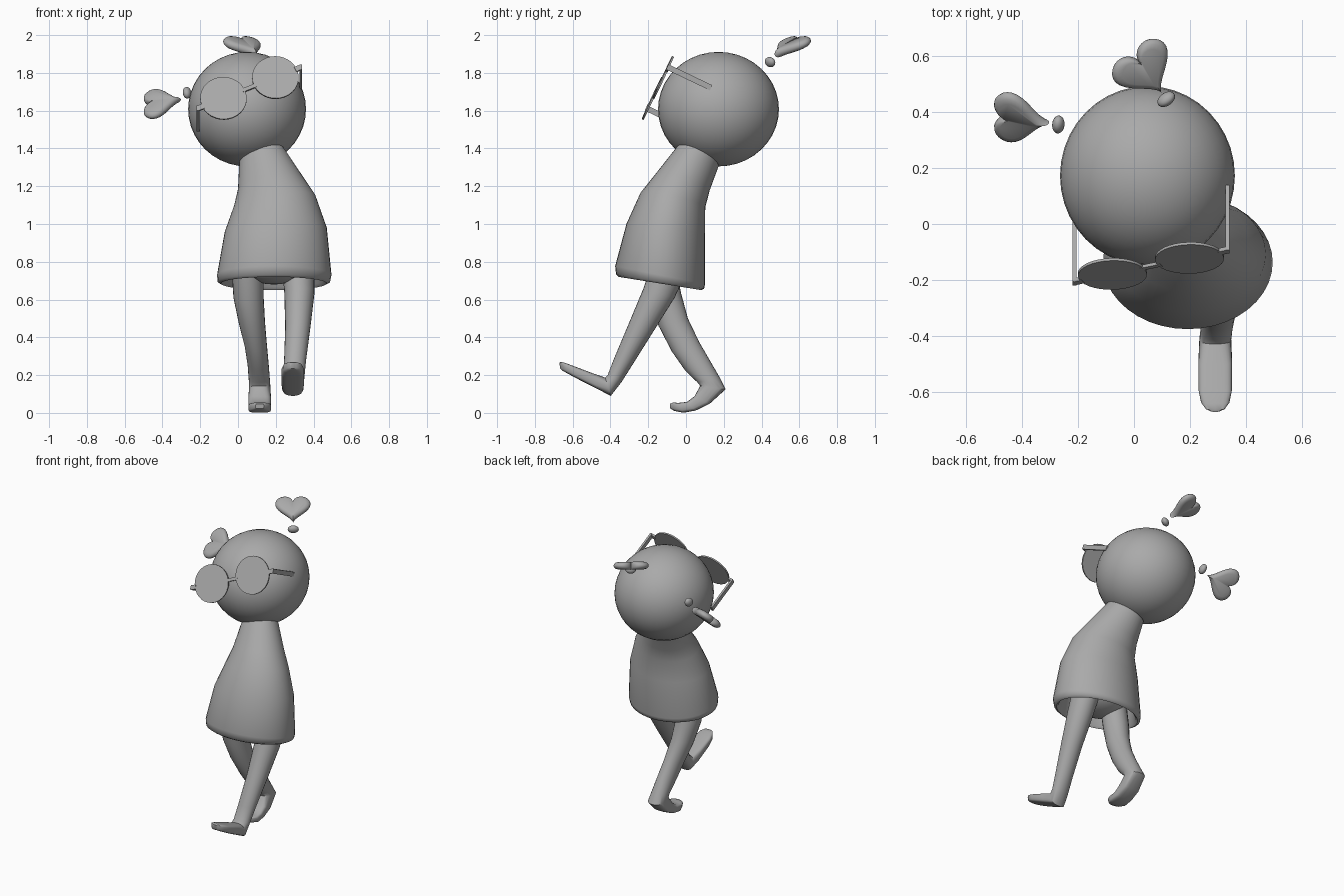
import bpy, bmesh, math
from mathutils import Vector, Matrix

if "Cube" in bpy.data.objects:
    bpy.data.objects.remove(bpy.data.objects["Cube"])

grey = bpy.data.materials.new("plain grey")
grey.use_nodes = True
colour = (0.4, 0.4, 0.4, 1)
grey.diffuse_color = colour
grey.node_tree.nodes["Principled BSDF"].inputs["Base Color"].default_value = colour


def finish(name, bm, angle=40):
    bmesh.ops.recalc_face_normals(bm, faces=bm.faces)
    mesh = bpy.data.meshes.new(name)
    bm.to_mesh(mesh)
    bm.free()
    mesh.materials.append(grey)
    obj = bpy.data.objects.new(name, mesh)
    bpy.context.collection.objects.link(obj)
    bpy.ops.object.select_all(action='DESELECT')
    obj.select_set(True)
    bpy.context.view_layer.objects.active = obj
    bpy.ops.object.shade_smooth_by_angle(angle=math.radians(angle))
    return obj


def loft(name, rings, angle=40):
    """Skin a list of equal-length point loops and cap both ends."""
    bm = bmesh.new()
    loops = [[bm.verts.new(p) for p in ring] for ring in rings]
    for a, b in zip(loops, loops[1:]):
        for i in range(len(a)):
            j = (i + 1) % len(a)
            bm.faces.new((a[i], a[j], b[j], b[i]))
    bm.faces.new(loops[0])
    bm.faces.new(loops[-1])
    return finish(name, bm, angle)


def basis(x, y, centre):
    """Frame whose x axis is x and whose y axis lies near y."""
    x = Vector(x).normalized()
    z = x.cross(Vector(y)).normalized()
    m = Matrix((x, z.cross(x), z)).transposed().to_4x4()
    m.translation = Vector(centre)
    return m


def ball(name, matrix, size, segments=32):
    bm = bmesh.new()
    bmesh.ops.create_uvsphere(bm, u_segments=segments, v_segments=segments // 2, radius=1)
    bm.transform(matrix @ Matrix.Diagonal((*size, 1)))
    return finish(name, bm, 60)


def box(name, matrix, low, high):
    bm = bmesh.new()
    bmesh.ops.create_cube(bm, size=1)
    low, high = Vector(low), Vector(high)
    bm.transform(matrix @ Matrix.Translation((low + high) / 2)
                 @ Matrix.Diagonal((*(high - low), 1)))
    return finish(name, bm)


# Head
ball("head", Matrix.Translation((0.048, 0.172, 1.608)), (0.312, 0.32, 0.303), 40)


# Smock: tilted elliptical rings from neck to hem, then back up inside
def tilted_ring(x, y, z, rx, ry, slope_x, slope_y, sides=40):
    ring = []
    for i in range(sides):
        t = math.tau * i / sides
        dx, dy = rx * math.cos(t), ry * math.sin(t)
        ring.append((x + dx, y + dy, z + slope_x * dx + slope_y * dy))
    return ring


smock = [
    (0.125, 0.065, 1.36, 0.118, 0.108, 0.3, -0.48),
    (0.17, -0.018, 1.22, 0.17, 0.143, 0.2, -0.3),
    (0.195, -0.07, 1.125, 0.215, 0.172, 0.12, -0.22),
    (0.2, -0.107, 0.97, 0.27, 0.208, 0.04, -0.15),
    (0.192, -0.137, 0.73, 0.303, 0.238, 0, -0.2),
    (0.19, -0.137, 0.695, 0.298, 0.233, 0, -0.16),
    (0.19, -0.137, 0.685, 0.28, 0.218, 0, -0.16),
    (0.19, -0.137, 0.70, 0.265, 0.205, 0, -0.16),
    (0.19, -0.125, 0.88, 0.24, 0.18, 0, -0.1),
]
loft("smock", [tilted_ring(*s) for s in smock], 60)
ball("hips", Matrix.Translation((0.19, -0.13, 0.79)), (0.19, 0.15, 0.11))


# Legs with feet: each ring spans a front (or top) and a back (or sole) point
def limb_ring(front, back, x, half, power, sides=24):
    f, b = Vector((x, *front)), Vector((x, *back))
    mid, arm = (f + b) / 2, (f - b) / 2
    ring = []
    for i in range(sides):
        t = math.tau * i / sides
        c, s = math.cos(t), math.sin(t)
        c = math.copysign(abs(c) ** (2 / power), c)
        s = math.copysign(abs(s) ** (2 / power), s)
        ring.append(mid + arm * c + Vector((half * s, 0, 0)))
    return ring


left_leg = [
    ((-0.18, 0.80), (0.0, 0.74), 0.32, 0.085, 2),
    ((-0.225, 0.66), (-0.06, 0.61), 0.325, 0.08, 2),
    ((-0.30, 0.48), (-0.17, 0.435), 0.317, 0.067, 2),
    ((-0.38, 0.29), (-0.28, 0.26), 0.302, 0.058, 2),
    ((-0.415, 0.20), (-0.34, 0.165), 0.294, 0.057, 2),
    ((-0.428, 0.187), (-0.398, 0.09), 0.29, 0.057, 2.5),
    ((-0.50, 0.212), (-0.47, 0.127), 0.29, 0.06, 4),
    ((-0.60, 0.25), (-0.58, 0.183), 0.29, 0.06, 4),
    ((-0.64, 0.265), (-0.63, 0.21), 0.29, 0.051, 4),
    ((-0.662, 0.27), (-0.656, 0.225), 0.29, 0.034, 4),
    ((-0.67, 0.267), (-0.667, 0.235), 0.29, 0.015, 4),
]
right_leg = [
    ((-0.22, 0.75), (-0.06, 0.80), 0.05, 0.085, 2),
    ((-0.19, 0.59), (-0.025, 0.63), 0.056, 0.08, 2),
    ((-0.145, 0.46), (0.01, 0.50), 0.073, 0.07, 2),
    ((-0.075, 0.325), (0.07, 0.375), 0.095, 0.059, 2),
    ((-0.005, 0.225), (0.125, 0.28), 0.107, 0.056, 2),
    ((0.06, 0.162), (0.18, 0.185), 0.113, 0.056, 2),
    ((0.075, 0.143), (0.21, 0.125), 0.115, 0.057, 2.5),
    ((0.045, 0.088), (0.125, 0.048), 0.115, 0.06, 4),
    ((0.005, 0.058), (0.05, 0.012), 0.115, 0.06, 4),
    ((-0.04, 0.053), (-0.015, 0.001), 0.115, 0.06, 4),
    ((-0.068, 0.055), (-0.06, 0.01), 0.115, 0.045, 4),
    ((-0.085, 0.048), (-0.083, 0.022), 0.115, 0.022, 4),
]
for name, leg in (("left_leg", left_leg), ("right_leg", right_leg)):
    loft(name, [limb_ring(*r) for r in leg], 35)

# Glasses: frame axes are x along the bridge, y up the lens, z out to the front
eye_a, eye_b = Vector((-0.077, -0.178, 1.665)), Vector((0.198, -0.121, 1.775))
frame = basis(eye_b - eye_a, (-0.3, 0.39, 0.85), (eye_a + eye_b) / 2)
half_gap = (eye_b - eye_a).length / 2
for side, label in ((-1, "right"), (1, "left")):
    bm = bmesh.new()
    bmesh.ops.create_cone(bm, cap_ends=True, segments=32, radius1=0.123, radius2=0.123,
                          depth=0.01, matrix=frame @ Matrix.Translation((side * half_gap, 0, 0)))
    finish(label + "_lens", bm)
    hinge = side * (half_gap + 0.148)
    inner = side * (half_gap + 0.115)
    box(label + "_hinge", frame, (min(hinge, inner), -0.014, -0.007), (max(hinge, inner), 0.014, 0.007))
    corner = frame @ Vector((hinge, 0, 0))
    temple = basis((1, 0, 0), (0, 0.43, 0.9), corner)
    box(label + "_temple", temple, (-0.007, -0.015, -0.25), (0.007, 0.015, 0.007))
box("bridge", frame, (-0.04, -0.01, -0.006), (0.04, 0.01, 0.006))


# Hair tufts: a bead and a puffy heart, w across the heart and a from tip to notch
def heart(name, matrix, scale):
    outline = []
    for i in range(48):
        t = math.tau * (i + 0.5) / 48
        outline.append((16 * math.sin(t) ** 3 * scale,
                        (13 * math.cos(t) - 5 * math.cos(2 * t)
                         - 2 * math.cos(3 * t) - math.cos(4 * t)) * scale))
    layers = ((0.72, -0.024), (0.88, -0.019), (0.97, -0.01), (1, 0),
              (0.97, 0.01), (0.88, 0.019), (0.72, 0.024))
    loft(name, [[matrix @ Vector((x * k, y * k, z)) for x, y in outline]
                for k, z in layers], 50)


tufts = (
    ("top", (0.81, 0.59, 0), (-0.55, 0.71, 0.44), (0.035, 0.556, 1.945), (0.115, 0.445, 1.857)),
    ("side", (0, 0.76, 0.65), (-0.94, 0.1, -0.2), (-0.418, 0.377, 1.64), (-0.27, 0.355, 1.695)),
)
for label, across, along, centre, bead in tufts:
    heart(label + "_tuft_heart", basis(across, along, centre), 0.007)
    ball(label + "_tuft_bead", basis(across, along, bead), (0.035, 0.022, 0.028), 20)
